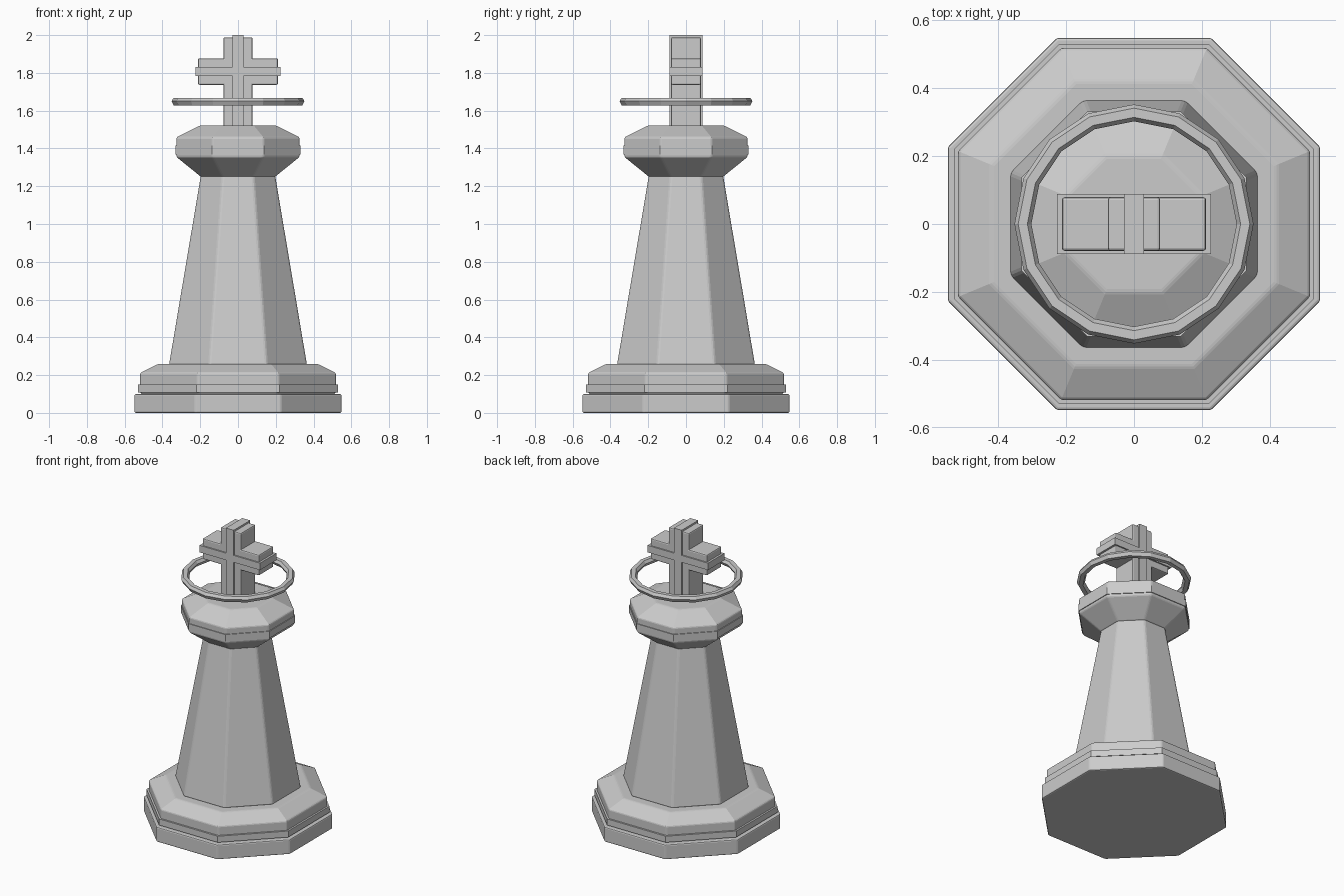
import bpy, bmesh
from math import cos, sin, pi

if "Cube" in bpy.data.objects:
    bpy.data.objects.remove(bpy.data.objects["Cube"])


def finish(name, bm, bevel):
    bmesh.ops.recalc_face_normals(bm, faces=bm.faces)
    mesh = bpy.data.meshes.new(name)
    bm.to_mesh(mesh)
    bm.free()
    ob = bpy.data.objects.new(name, mesh)
    bpy.context.collection.objects.link(ob)
    if bevel:
        mod = ob.modifiers.new("soft_edges", "BEVEL")
        mod.width = bevel
        mod.segments = 2
        mod.limit_method = "ANGLE"
        mod.angle_limit = 0.4
    return ob


def lathe(name, profile, sides=8, bevel=0.008, closed=False):
    """Faceted turning. Open profiles are capped and give flat-to-centre
    distances with flats facing the axes; closed ones form a ring."""
    bm = bmesh.new()
    scale = 1 if closed else 1 / cos(pi / sides)
    turn = 0 if closed else pi / sides
    rings = []
    for r, z in profile:
        angles = [turn + 2 * pi * i / sides for i in range(sides)]
        rings.append([bm.verts.new((r * scale * cos(a), r * scale * sin(a), z)) for a in angles])
    pairs = list(zip(rings, rings[1:]))
    if closed:
        pairs.append((rings[-1], rings[0]))
    else:
        bm.faces.new(rings[0])
        bm.faces.new(rings[-1])
    for low, high in pairs:
        for i in range(sides):
            j = (i + 1) % sides
            bm.faces.new((low[i], low[j], high[j], high[i]))
    return finish(name, bm, bevel)


def box(name, half_x, half_y, z0, z1, bevel=0.0):
    bm = bmesh.new()
    bmesh.ops.create_cube(bm, size=1)
    for v in bm.verts:
        v.co.x *= 2 * half_x
        v.co.y *= 2 * half_y
        v.co.z = z0 if v.co.z < 0 else z1
    return finish(name, bm, bevel)


# Stepped octagonal base
lathe("base_plinth", [(0.548, 0), (0.548, 0.10)])
lathe("base_trim", [(0.53, 0.108), (0.53, 0.15)], bevel=0)
lathe("base_step", [(0.505, 0.095), (0.518, 0.108), (0.518, 0.212), (0.42, 0.26)])

# Tapered body
lathe("body", [(0.365, 0.255), (0.196, 1.26)], bevel=0.01)

# Flared head with its band
lathe("head", [(0.196, 1.25), (0.326, 1.355), (0.326, 1.459), (0.20, 1.522)])
lathe("head_band", [(0.331, 1.369), (0.331, 1.416)], bevel=0)

# Floating ring
lathe("crown_ring", [(0.352, 1.65), (0.341, 1.668), (0.314, 1.668),
                     (0.302, 1.65), (0.314, 1.628), (0.341, 1.628)],
      sides=16, bevel=0, closed=True)

# Cross with thin raised ribs
box("cross_post", 0.077, 0.079, 1.50, 1.988, 0.008)
box("cross_arm", 0.212, 0.079, 1.737, 1.877, 0.008)
box("cross_post_rib", 0.029, 0.088, 1.50, 2.0)
box("cross_arm_rib", 0.226, 0.088, 1.783, 1.83)
